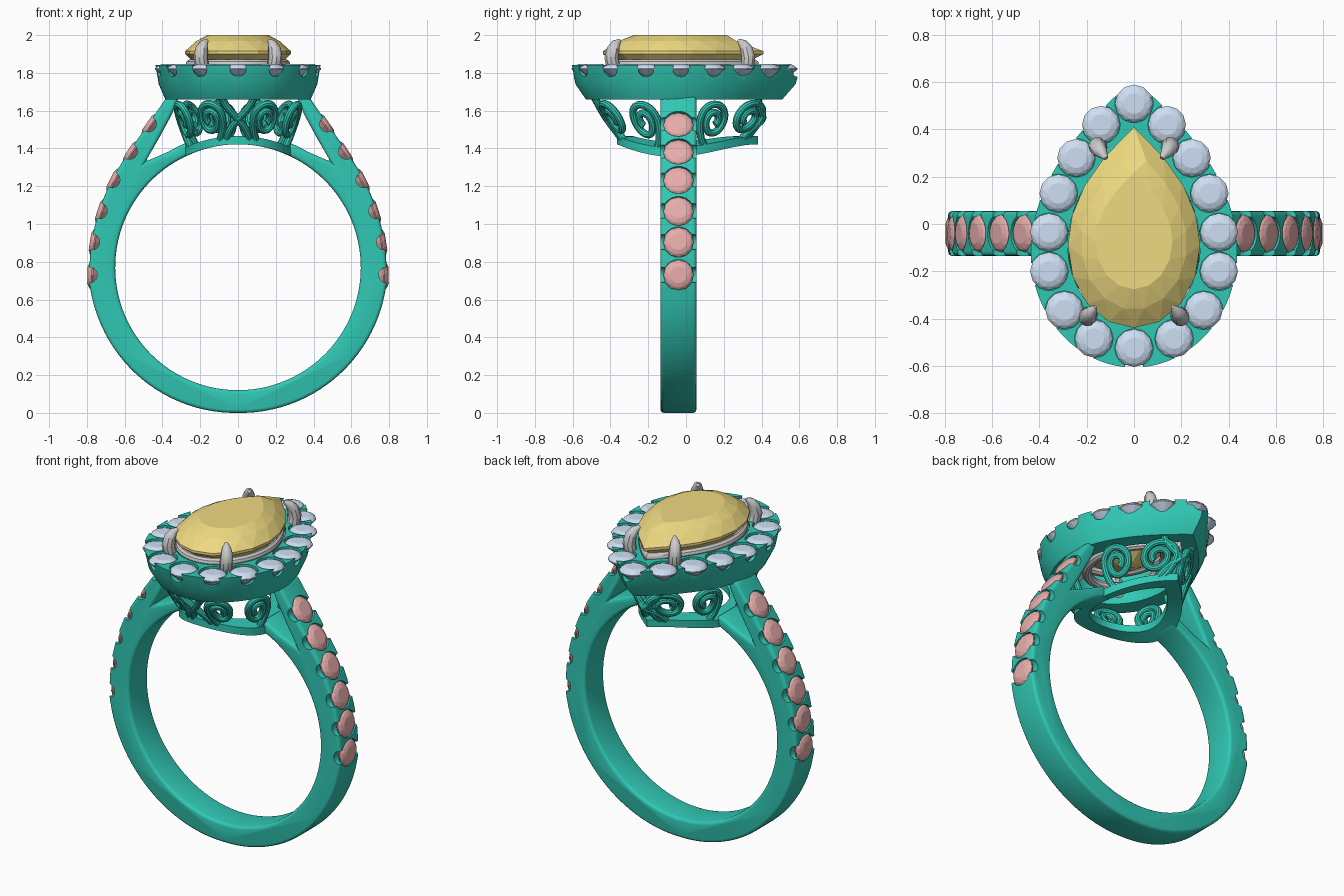
import bpy, bmesh
from math import sin, cos, pi, sqrt, radians
from mathutils import Vector, Matrix

if "Cube" in bpy.data.objects:
    bpy.data.objects.remove(bpy.data.objects["Cube"])

BAND_Y = -0.04          # centre of the shank
C = 0.77                # height of the finger-hole centre


def mat(name, rgb):
    m = bpy.data.materials.new(name)
    m.diffuse_color = (*rgb, 1)
    m.use_nodes = True
    m.node_tree.nodes["Principled BSDF"].inputs["Base Color"].default_value = m.diffuse_color
    return m


GREEN = mat("green_metal", (0.03, 0.58, 0.46))
YELLOW = mat("yellow_gem", (0.86, 0.70, 0.22))
BLUE = mat("blue_gem", (0.62, 0.74, 0.90))
PINK = mat("pink_gem", (0.80, 0.42, 0.41))


def finish(name, bm, material=None, smooth=True):
    bmesh.ops.recalc_face_normals(bm, faces=bm.faces)
    me = bpy.data.meshes.new(name)
    bm.to_mesh(me)
    bm.free()
    ob = bpy.data.objects.new(name, me)
    bpy.context.collection.objects.link(ob)
    if material:
        me.materials.append(material)
    if smooth:
        me.shade_smooth()
        me.set_sharp_from_angle(angle=radians(35))
    return ob


def bake(ob, material=None):
    """Replace an object by its evaluated mesh."""
    dg = bpy.context.evaluated_depsgraph_get()
    me = bpy.data.meshes.new_from_object(ob.evaluated_get(dg))
    name = ob.name
    bpy.data.objects.remove(ob)
    new = bpy.data.objects.new(name, me)
    bpy.context.collection.objects.link(new)
    me.materials.clear()
    if material:
        me.materials.append(material)
    me.shade_smooth()
    me.set_sharp_from_angle(angle=radians(35))
    return new


def carve(ob, cutters, material):
    for c in cutters:
        c.hide_render = True
        m = ob.modifiers.new("carve", 'BOOLEAN')
        m.operation, m.solver, m.object = 'DIFFERENCE', 'EXACT', c
    new = bake(ob, material)
    for c in cutters:
        bpy.data.objects.remove(c)
    return new


def pear(dims, f):
    """Pear outline: f=0 round end, f=.5 tip. dims = half width, y round end, y widest, y tip."""
    w, y0, ym, y1 = dims
    f %= 1
    side, t = (1, 2 * f) if f <= 0.5 else (-1, 2 - 2 * f)
    if t < 0.5:
        return Vector((side * w * sin(t * pi), ym - (ym - y0) * cos(t * pi), 0))
    s = 2 * t - 1
    return Vector((side * w * (1 - s * s), ym + s * (y1 - ym), 0))


def loft(name, rings, material):
    """Closed torus-like loft through equal-length rings."""
    bm = bmesh.new()
    vs = [[bm.verts.new(p) for p in r] for r in rings]
    n = len(vs[0])
    for k in range(len(vs)):
        a, b = vs[k], vs[(k + 1) % len(vs)]
        for i in range(n):
            bm.faces.new((a[i], a[(i + 1) % n], b[(i + 1) % n], b[i]))
    return finish(name, bm, material)


def gem(bm, outline, n, levels, culet, mx=Matrix()):
    """Faceted stone: staggered rings (scale, z, half-step) from table to culet."""
    rings = [[bm.verts.new(mx @ (outline((i + off) / n) * sc + Vector((0, 0, z))))
              for i in range(n)] for sc, z, off in levels]
    bm.faces.new(rings[0])
    for (a, b, la, lb) in zip(rings, rings[1:], levels, levels[1:]):
        for i in range(n):
            j = (i + 1) % n
            if la[2] == lb[2]:
                bm.faces.new((a[i], a[j], b[j], b[i]))
            elif la[2] < lb[2]:
                bm.faces.new((a[i], a[j], b[i]))
                bm.faces.new((a[j], b[j], b[i]))
            else:
                bm.faces.new((a[i], b[j], b[i]))
                bm.faces.new((a[i], a[j], b[j]))
    tip = bm.verts.new(mx @ Vector(culet))
    for i in range(n):
        bm.faces.new((rings[-1][i], rings[-1][(i + 1) % n], tip))


def tubes(name, paths, radius, material=None, radii=None, cyclic=False):
    cu = bpy.data.curves.new(name, 'CURVE')
    cu.dimensions, cu.bevel_depth, cu.bevel_resolution, cu.use_fill_caps = '3D', radius, 3, True
    for pts in paths:
        sp = cu.splines.new('POLY')
        sp.points.add(len(pts) - 1)
        for i, p in enumerate(pts):
            sp.points[i].co = (*p, 1)
            sp.points[i].radius = radii[i] if radii else 1
        sp.use_cyclic_u = cyclic
    ob = bpy.data.objects.new(name, cu)
    bpy.context.collection.objects.link(ob)
    return bake(ob, material)


def rods(name, specs):
    """Cutter mesh of cylinders: (centre, axis, radius, length)."""
    bm = bmesh.new()
    for c, axis, r, l in specs:
        m = Matrix.Translation(c) @ Vector(axis).to_track_quat('Z', 'Y').to_matrix().to_4x4()
        bmesh.ops.create_cone(bm, cap_ends=True, segments=24, radius1=r, radius2=r, depth=l, matrix=m)
    return finish(name, bm, smooth=False)


def circle(f):
    return Vector((0.08 * cos(2 * pi * f), 0.08 * sin(2 * pi * f), 0))


ROUND = [(0.55, 0.024, 0), (0.84, 0.015, 0.5), (1, 0.002, 0), (1, -0.004, 0), (0.55, -0.035, 0.5)]

# Shank with cathedral shoulders: half outline extruded across the band, then mirrored
pave = [(0.788, 0.73), (0.775, 0.905), (0.735, 1.07), (0.668, 1.235), (0.575, 1.385), (0.475, 1.53)]
end = 90 - 20.5
outline = [(0.65 * cos(radians(a)), C + 0.65 * sin(radians(a)))
           for a in [-90 + (end + 90) * i / 48 for i in range(49)]]
outline += [(0.715 * cos(radians(a)), C + 0.715 * sin(radians(a))) for a in (69, 64, 59)]
outline += [(0.49, 1.33), (0.415, 1.46), (0.35, 1.58), (0.31, 1.675)]
ctrl = [(0.375, 1.675)] + pave[::-1] + [(0.782, 0.65)]
for i in range(len(ctrl) - 1):        # smooth pass through the shoulder points
    p = [Vector(ctrl[max(0, min(len(ctrl) - 1, i + k))]) for k in (-1, 0, 1, 2)]
    for t in (0, 0.25, 0.5, 0.75):
        q = 0.5 * (2 * p[1] + (p[2] - p[0]) * t + (2 * p[0] - 5 * p[1] + 4 * p[2] - p[3]) * t * t
                   + (3 * p[1] - p[0] - 3 * p[2] + p[3]) * t ** 3)
        outline.append(tuple(q))
for i in range(25):
    a = radians(-9 - 81 * i / 24)
    r = 0.79 - 0.02 * i / 24
    outline.append((r * cos(a), C + r * sin(a)))
bm = bmesh.new()
face = bm.faces.new([bm.verts.new((x, BAND_Y - 0.095, z)) for x, z in outline])
ext = bmesh.ops.extrude_face_region(bm, geom=[face])
bmesh.ops.translate(bm, verts=[v for v in ext["geom"] if isinstance(v, bmesh.types.BMVert)], vec=(0, 0.19, 0))
bmesh.ops.delete(bm, geom=[f for f in bm.faces if all(abs(v.co.x) < 1e-4 for v in f.verts)], context='FACES_ONLY')
bmesh.ops.mirror(bm, geom=bm.verts[:] + bm.edges[:] + bm.faces[:], axis='X', merge_dist=1e-4)
bmesh.ops.remove_doubles(bm, verts=bm.verts, dist=1e-4)
seam = [f for f in bm.faces if all(abs(v.co.x) < 1e-4 for v in f.verts)]
bmesh.ops.delete(bm, geom=seam, context='FACES')
shank = finish("shank", bm)
bev = shank.modifiers.new("round_corners", 'BEVEL')
bev.width, bev.segments, bev.limit_method, bev.angle_limit = 0.018, 3, 'ANGLE', radians(50)

# Shoulder stones, their seats and side scallops
bm, seats, scallops = bmesh.new(), [], []
for i, (x, z) in enumerate(pave):
    a, b = Vector(ctrl[6 - i + 1]), Vector(ctrl[6 - i - 1])
    nrm = Vector((b - a).to_tuple()).normalized()
    for s in (1, -1):
        n = Vector((s * nrm.y, 0, -nrm.x))
        p = Vector((s * x, BAND_Y, z))
        m = Matrix.Translation(p - n * 0.015) @ n.to_track_quat('Z', 'Y').to_matrix().to_4x4()
        gem(bm, circle, 12, ROUND, (0, 0, -0.06), m)
        seats.append((p + n * 0.034, n, 0.081, 0.1))
        scallops.append((p - n * 0.002, (0, 1, 0), 0.041, 0.3))
finish("shoulder_stones", bm, PINK, False)
carve(shank, [rods("seat_cutter", seats), rods("scallop_cutter", scallops)], GREEN)

# Halo wall
N = 96
walls = [((0.385, -0.53, -0.10, 0.51), 1.66), ((0.42, -0.585, -0.11, 0.58), 1.74),
         ((0.437, -0.607, -0.12, 0.61), 1.842), ((0.28, -0.43, -0.09, 0.40), 1.842),
         ((0.28, -0.43, -0.09, 0.40), 1.66)]
halo = loft("halo_wall", [[pear(d, i / N) + Vector((0, 0, z)) for i in range(N)] for d, z in walls], None)

# Halo stones around the pear
half = [(0.17, -0.485), (0.295, -0.365), (0.36, -0.2), (0.36, -0.035), (0.32, 0.13), (0.245, 0.28), (0.14, 0.42)]
loop = [(0, -0.525)] + half + [(0, 0.51)] + [(-x, y) for x, y in half[::-1]]
bm, seats, scallops = bmesh.new(), [], []
for i, (x, y) in enumerate(loop):
    t = Vector(loop[(i + 1) % 16]) - Vector(loop[i - 1])
    n = Vector((t.y, -t.x, 0)).normalized()
    p = Vector((x, y, 1.822))
    gem(bm, circle, 12, ROUND, (0, 0, -0.07), Matrix.Translation(p))
    seats.append((p + Vector((0, 0, 0.047)), (0, 0, 1), 0.081, 0.1))
    scallops.append((p + n * 0.10, n, 0.043, 0.12))
finish("halo_stones", bm, BLUE, False)
carve(halo, [rods("seat_cutter", seats), rods("scallop_cutter", scallops)], GREEN)

# Lower gallery rail, bent around the finger hole
OUT, INN = (0.285, -0.365, -0.07, 0.38), (0.20, -0.28, -0.07, 0.27)


def bent(d, f, r):
    p = pear(d, f)
    return Vector((p.x, p.y, C + sqrt(r * r - p.x * p.x)))


loft("gallery_rail", [[bent(d, i / N, r) for i in range(N)]
                      for d, r in ((OUT, 0.652), (OUT, 0.695), (INN, 0.695), (INN, 0.652))], GREEN)


# Scrollwork: spirals laid on the slanted surface between rail and halo
def on_gallery(f, v):
    lo = bent((0.26, -0.345, -0.07, 0.355), f, 0.68)
    hi = pear((0.355, -0.50, -0.10, 0.475), f) + Vector((0, 0, 1.675))
    return lo.lerp(hi, v)


scrolls = []
for f0, turn in ((0.078, -1), (0.185, 1), (0.365, -1), (0.455, 1)):
    for side in (1, -1):
        pts = []
        for k in range(49):
            t = k / 48
            a = pi * (1 - 3.3 * (1 - t))
            r = 0.022 + 0.06 * t
            pts.append((r * cos(a) * -turn, 0.5 + r * sin(a) / 0.215))
        pts += [(turn * 0.080, 0.35), (turn * 0.068, 0.18), (turn * 0.04, 0.0)]
        scrolls.append([on_gallery(side * (f0 + du / 2.3), v) for du, v in pts])
# crossing stems at the round end and tip
for f0 in (0, 0.5):
    for side in (1, -1):
        scrolls.append([on_gallery(f0 + side * 0.04 * sin(-1.2 + 2.6 * k / 12), k / 12) for k in range(13)])
tubes("gallery_scrolls", scrolls, 0.02, GREEN)

# Centre pear stone
bm = bmesh.new()
main = (0.28, -0.39, -0.04, 0.46)      # centred on its own origin
gem(bm, lambda f: pear(main, f), 16,
    [(0.58, 2.0, 0), (0.80, 1.968, 0.5), (1, 1.915, 0), (1, 1.90, 0), (0.62, 1.79, 0.5)],
    (0, 0, 1.69), Matrix.Translation((0, -0.05, 0)))
finish("centre_stone", bm, YELLOW, False)

# Grey basket: two rails and four claws
for name, d, z in (("basket_upper_rail", (0.25, -0.40, -0.09, 0.36), 1.845),
                   ("basket_lower_rail", (0.19, -0.32, -0.08, 0.25), 1.71)):
    tubes(name, [[pear(d, i / 64) + Vector((0, 0, z)) for i in range(64)]], 0.027, cyclic=True)
back = [(0.09, 0.23, 1.69), (0.15, 0.325, 1.83), (0.155, 0.33, 1.88), (0.15, 0.32, 1.925),
        (0.135, 0.30, 1.955), (0.118, 0.278, 1.972)]
front = [(0.14, -0.30, 1.69), (0.19, -0.385, 1.83), (0.197, -0.395, 1.88), (0.193, -0.385, 1.925),
         (0.18, -0.37, 1.955), (0.165, -0.35, 1.972)]
claws = [[(s * x, y, z) for x, y, z in path] for path in (front, back) for s in (1, -1)]
tubes("claws", claws, 0.038, radii=[0.8, 1, 1, 0.9, 0.65, 0.25])
